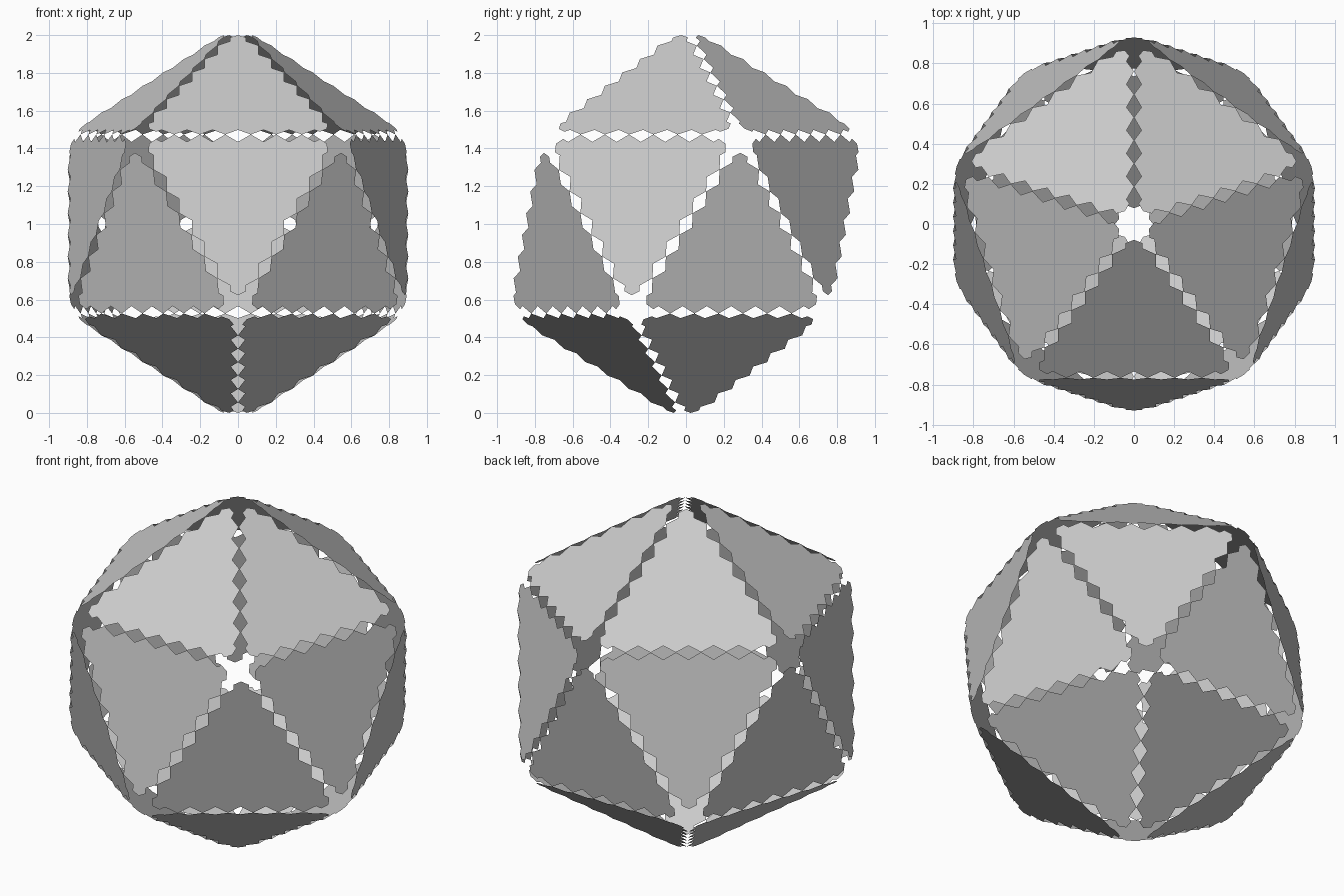
import bpy, math
from mathutils import Vector

if "Cube" in bpy.data.objects:
    bpy.data.objects.remove(bpy.data.objects["Cube"])

R = 1.06                      # corner radius of the twenty-sided ball
L = R * 1.05146               # edge length
CUT = 0.0856                  # corner trim measured along an edge
PITCH, DEPTH = 0.135, 0.04    # zigzag spacing and notch depth

# corner points: two poles and two staggered rings
def ring(z, start):
    r = R * 2 / math.sqrt(5)
    return [Vector((r * math.cos(math.radians(start + 72 * k)),
                    r * math.sin(math.radians(start + 72 * k)), z)) for k in range(5)]

top, bottom = Vector((0, 0, R)), Vector((0, 0, -R))
up, low = ring(R / math.sqrt(5), 90), ring(-R / math.sqrt(5), 54)

# one zigzag side as (along edge from its middle, inset) pairs, plus the corner tip
half = [(PITCH / 2 * i, DEPTH if i % 2 == 0 else 0) for i in range(7)]
half.append((L / 2 - CUT * 1.455, 0.024))
side = [(-x, h) for x, h in reversed(half[1:])] + half
side.append((L / 2 - CUT, CUT * math.tan(math.radians(30))))

def panel(name, a, b, c):
    if (b - a).cross(c - a).dot(a + b + c) < 0:
        b, c = c, b
    middle, pts = (a + b + c) / 3, []
    for p, q in ((a, b), (b, c), (c, a)):
        m = (p + q) / 2
        along, inward = (q - p).normalized(), (middle - m).normalized()
        pts += [m + along * x + inward * h + Vector((0, 0, 1)) for x, h in side]
    mesh = bpy.data.meshes.new(name)
    mesh.from_pydata(pts, [], [range(len(pts))])
    bpy.context.collection.objects.link(bpy.data.objects.new(name, mesh))

# cap panels, middle band panels and base panels
for k in range(5):
    n = (k + 1) % 5
    panel("top_panel", top, up[k], up[n])
    panel("band_panel_down", up[k], up[n], low[n])
    panel("band_panel_up", low[k], low[n], up[k])
    panel("base_panel", bottom, low[k], low[n])
